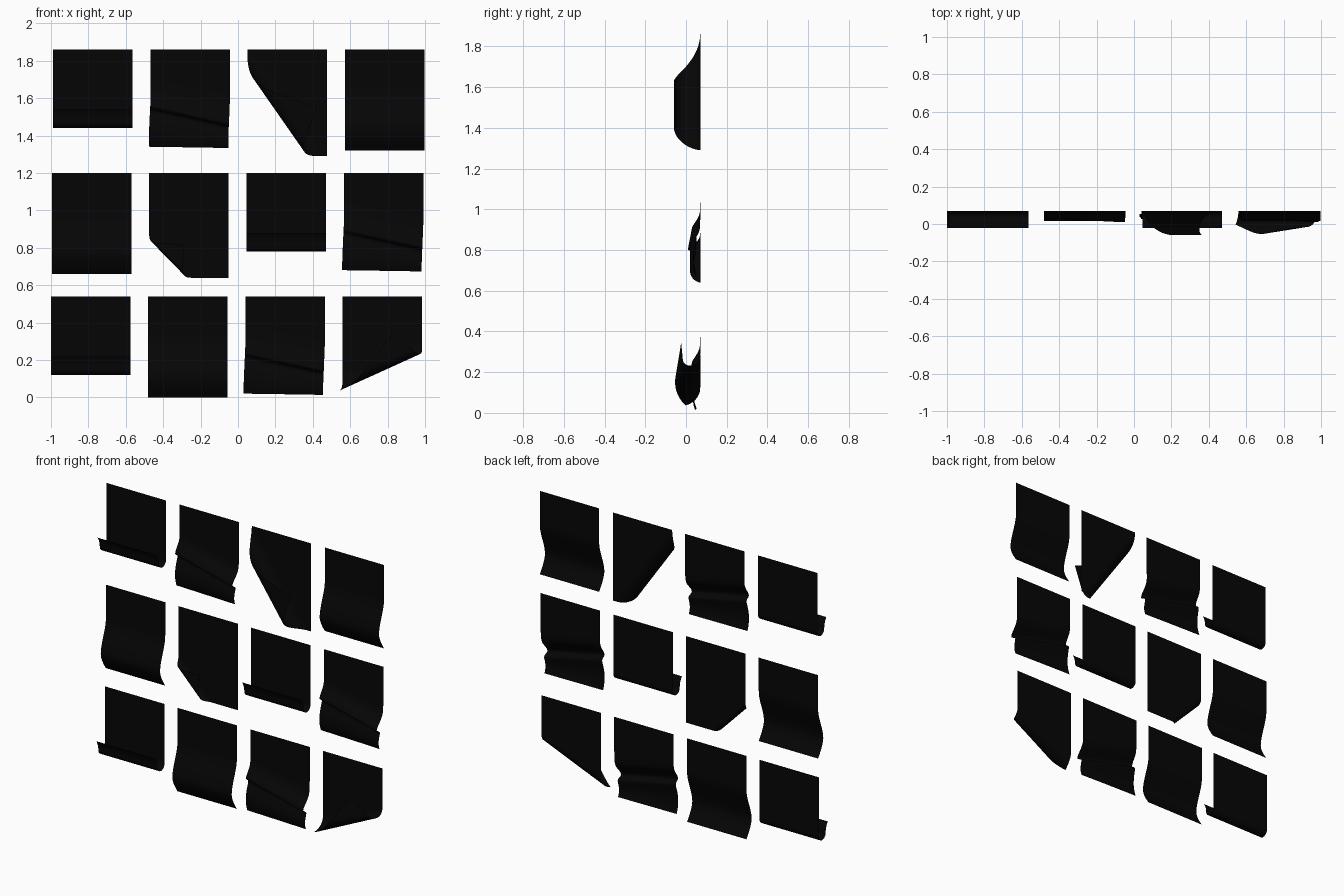
import bpy
import bmesh
import math
from mathutils import Vector

cube = bpy.data.objects.get("Cube")
if cube:
    bpy.data.objects.remove(cube)

BACK = 0.07      # plane the notes hang on
WIDTH = 0.425

black = bpy.data.materials.new("black_paper")
black.use_nodes = True
COLOUR = (0.0016, 0.0016, 0.0016, 1)
black.diffuse_color = COLOUR
bsdf = black.node_tree.nodes["Principled BSDF"]
bsdf.inputs["Base Color"].default_value = COLOUR
bsdf.inputs["Roughness"].default_value = 0.9


def smooth(a, b, t):
    t = min(max((t - a) / (b - a), 0), 1)
    return t * t * (3 - 2 * t)


def sheet(name, left, top, height, bend, cols=28, rows=48):
    """Paper grid; bend maps (across, down) to (across, forward, down)."""
    bm = bmesh.new()
    grid = []
    for j in range(rows + 1):
        row = []
        for i in range(cols + 1):
            a, f, d = bend(WIDTH * i / cols, height * j / rows)
            row.append(bm.verts.new((left + a, BACK - f, top - d)))
        grid.append(row)
    for j in range(rows):
        for i in range(cols):
            bm.faces.new((grid[j][i], grid[j + 1][i],
                          grid[j + 1][i + 1], grid[j][i + 1]))
    for face in bm.faces:
        face.smooth = True
    mesh = bpy.data.meshes.new(name)
    bm.to_mesh(mesh)
    bm.free()
    mesh.materials.append(black)
    bpy.context.collection.objects.link(bpy.data.objects.new(name, mesh))


def roll(start, end, radius, end_radius=None, flare=0):
    """Roll paper forward so its outer edge runs from start to end."""
    p, q = Vector(start), Vector(end)
    along = (q - p).normalized()
    out = Vector((along.y, -along.x))
    length = (q - p).length
    end_radius = end_radius or radius

    def bend(a, d):
        rel = Vector((a, d)) - p
        s = min(max(rel.dot(along) / length, 0), 1)
        r = radius + (end_radius - radius) * s
        dist = rel.dot(out) + r
        if dist <= 0:
            return a, 0, d
        angle = min(dist / r, math.pi)
        past = max(dist - math.pi * r, 0)
        pos = Vector((a, d)) + out * (r * math.sin(angle) - past - dist)
        forward = r * (1 - math.cos(angle)) + flare * past * past
        return pos.x, forward, pos.y
    return bend


def wave(a, d):
    """Soft bulge in the lower half, returning to the wall at the bottom."""
    t = d / 0.54
    fall = max((t - 0.8) / 0.2, 0) ** 1.5
    return a, 0.053 * smooth(0.4, 0.8, t) * (1 - fall), d


def crease(a, d):
    """Slanted sharp ridge with a gentle belly below it."""
    u = a / WIDTH
    ridge = 0.29 + 0.085 * u
    gap = d - ridge
    spread = 0.045 if gap < 0 else 0.022
    f = (0.042 + 0.018 * u) * math.exp(-(gap / spread) ** 2)
    if gap > 0:
        f += 0.035 * math.sin(math.pi * min(gap / (0.56 - ridge), 1))
    return a - 0.01 * smooth(0.2, 0.5, d), f, d + 0.25 * f + 0.01 * u * d


# Notes with the bottom edge rolled up in front
hem = roll((WIDTH, 0.42), (0, 0.42), 0.035, flare=5)
for name, left, top in (("rolled_note_top", -0.99, 1.86),
                        ("rolled_note_middle", 0.045, 1.2),
                        ("rolled_note_bottom", -1.0, 0.54)):
    sheet(name, left, top, 0.56, hem)

# Gently waving notes
for name, left, top in (("wavy_note_top", 0.573, 1.86),
                        ("wavy_note_middle", -0.995, 1.2),
                        ("wavy_note_bottom", -0.482, 0.54)):
    sheet(name, left, top, 0.54, wave)

# Creased notes
for name, left, top in (("creased_note_top", -0.467, 1.86),
                        ("creased_note_middle", 0.567, 1.2),
                        ("creased_note_bottom", 0.04, 0.54)):
    sheet(name, left, top, 0.515, crease, rows=72)

# Notes with one corner curled forward
sheet("large_curl_note", 0.05, 1.86, 0.57,
      roll((0.3, 0.54), (0.07, 0.21), 0.065), cols=48, rows=64)
sheet("folded_corner_note", -0.475, 1.2, 0.56,
      roll((0.2, 0.56), (0, 0.355), 0.025), cols=48, rows=64)
sheet("conical_curl_note", 0.56, 0.54, 0.54,
      roll((0.42, 0.305), (-0.01, 0.50), 0.04, 0.075), cols=48, rows=64)
